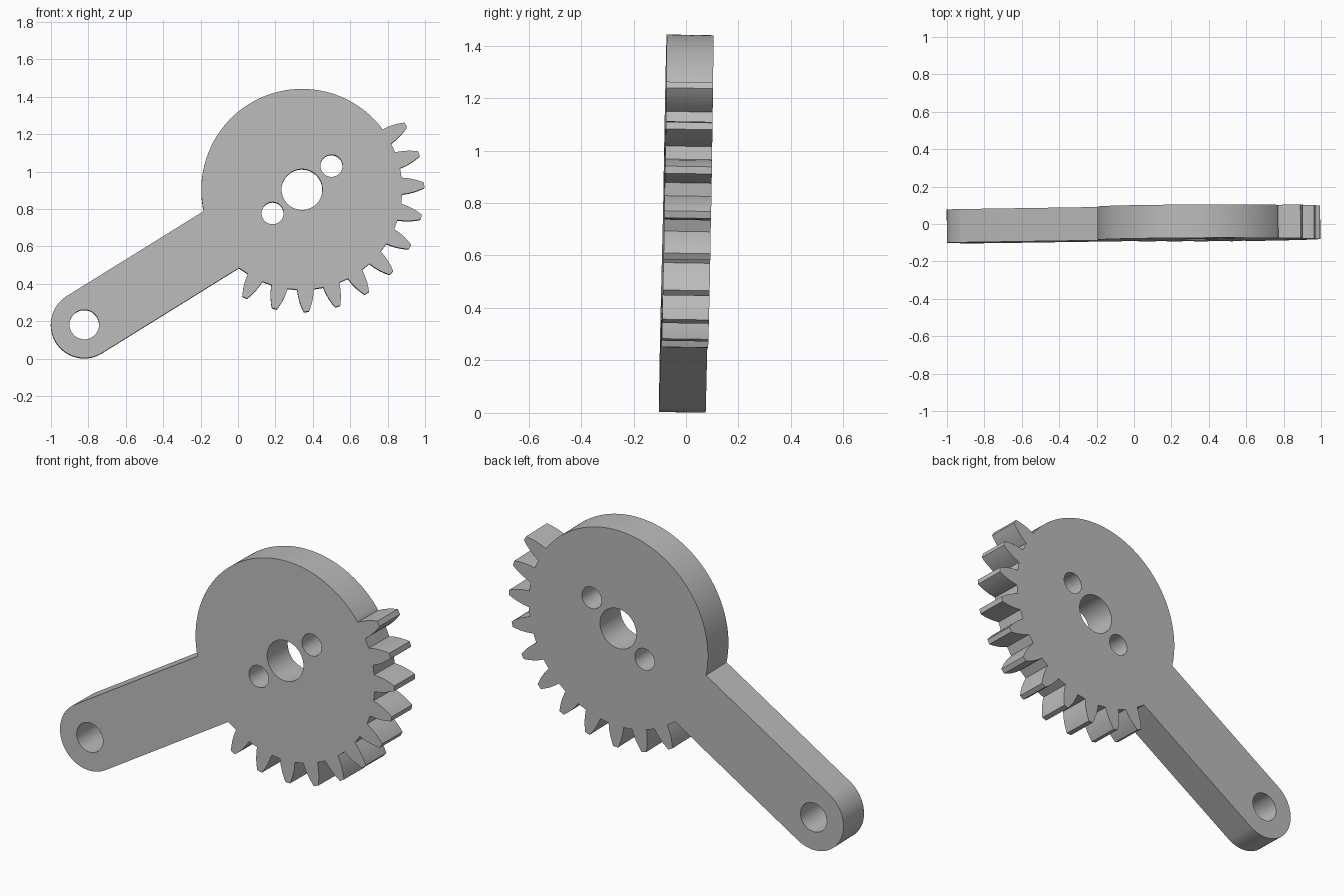
import bpy
import bmesh
from math import asin, atan2, cos, hypot, pi, radians, sin
from mathutils import Matrix, Vector

cube = bpy.data.objects.get("Cube")
if cube:
    bpy.data.objects.remove(cube, do_unlink=True)

# Main dimensions, in the plane of the plate
HUB = Vector((0.342, 0.903))
PIVOT = Vector((-0.822, 0.181))
HUB_R, ARM_R, THICKNESS = 0.538, 0.179, 0.178
TEETH, FIRST_TOOTH, PITCH = 11, radians(32), radians(15)
# Half of a tooth from root to tip: radius, half angle in degrees
FLANK = [(0.536, 4.8), (0.57, 4.1), (0.605, 3.1), (0.635, 2.0), (0.654, 1.2)]


def polar(centre, radius, angle):
    return centre + radius * Vector((cos(angle), sin(angle)))


def arc(centre, radius, start, end, steps):
    return [polar(centre, radius, start + (end - start) * i / steps)
            for i in range(steps + 1)]


def circle(centre, radius, steps=64):
    return arc(centre, radius, 0, 2 * pi, steps)[:-1]


def tooth(angle):
    # Counter-clockwise: up one flank and down the other
    rise = [polar(HUB, r, angle - radians(h)) for r, h in FLANK]
    fall = [polar(HUB, r, angle + radians(h)) for r, h in reversed(FLANK)]
    return rise + fall


# Outline: plain hub rim, rounded lever arm, then the toothed rim
arm = PIVOT - HUB
arm_angle = atan2(arm.y, arm.x) % (2 * pi)
spread = asin(ARM_R / HUB_R)
rim_start = FIRST_TOOTH + radians(5.5)
outline = arc(HUB, HUB_R, rim_start, arm_angle - spread, 80)
outline += arc(PIVOT, ARM_R, arm_angle - pi / 2, arm_angle + pi / 2, 40)
outline.append(polar(HUB, HUB_R, arm_angle + spread))
for i in reversed(range(TEETH)):
    outline += tooth(FIRST_TOOTH - i * PITCH)

# Holes: pivot, shaft and two opposite bolts
bolt = polar(Vector((0, 0)), 0.202, radians(38.8))
holes = [circle(PIVOT, 0.079), circle(HUB, 0.109),
         circle(HUB + bolt, 0.059), circle(HUB - bolt, 0.059)]

# Filled, extruded curve
curve = bpy.data.curves.new("gear_lever", "CURVE")
curve.dimensions = "2D"
curve.fill_mode = "BOTH"
curve.extrude = THICKNESS / 2
for loop in [outline] + holes:
    spline = curve.splines.new("POLY")
    spline.points.add(len(loop) - 1)
    for point, co in zip(spline.points, loop):
        point.co = (co.x, co.y, 0, 1)
    spline.use_cyclic_u = True
lever = bpy.data.objects.new("gear_lever", curve)
bpy.context.collection.objects.link(lever)
bpy.ops.object.select_all(action="DESELECT")
lever.select_set(True)
bpy.context.view_layer.objects.active = lever
bpy.ops.object.convert(target="MESH")
lever = bpy.context.object

# Stand the plate up with its very slight lean
LEAN_X, LEAN_Z = 0.0046, 0.0167
x_axis = Vector((1, LEAN_X, 0)).normalized()
z_axis = x_axis.cross(Vector((0, LEAN_Z, 1))).normalized()
y_axis = z_axis.cross(x_axis)
stand = Matrix((x_axis, y_axis, z_axis)).transposed().to_4x4()
stand.translation = (0, -0.0103, 0)
lever.data.transform(stand)

# Weld the caps to the walls
bm = bmesh.new()
bm.from_mesh(lever.data)
bmesh.ops.remove_doubles(bm, verts=bm.verts, dist=0.0001)
bmesh.ops.recalc_face_normals(bm, faces=bm.faces)
bm.to_mesh(lever.data)
bm.free()

# Single plain colour
grey = bpy.data.materials.new("light_grey")
grey.use_nodes = True
colour = (0.5, 0.5, 0.5, 1)
grey.diffuse_color = colour
grey.node_tree.nodes["Principled BSDF"].inputs["Base Color"].default_value = colour
lever.data.materials.clear()
lever.data.materials.append(grey)
bpy.ops.object.shade_smooth_by_angle(angle=radians(20))
